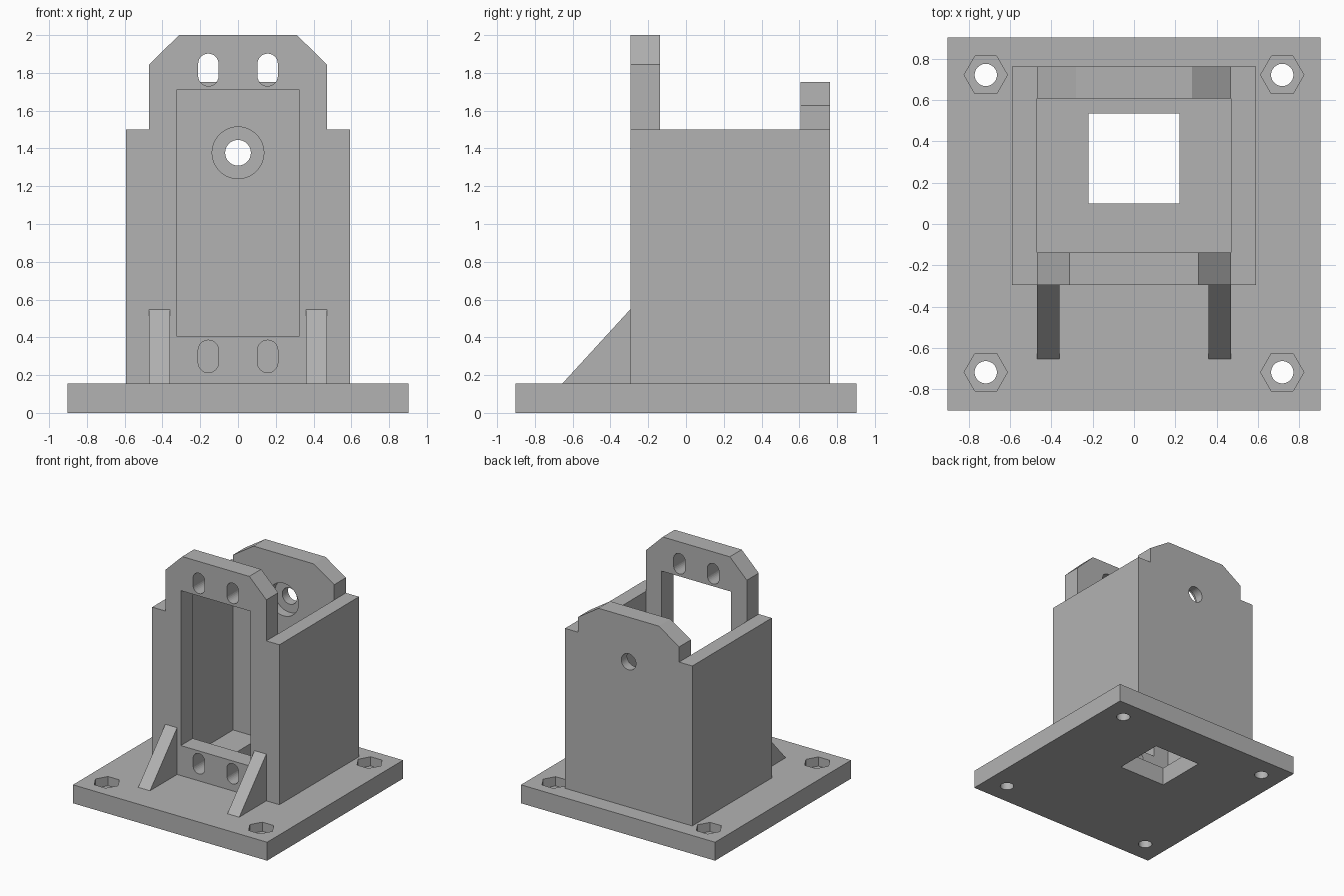
import bpy, bmesh, math
from mathutils import Vector

cube = bpy.data.objects.get("Cube")
if cube:
    bpy.data.objects.remove(cube, do_unlink=True)

grey = bpy.data.materials.new("plain grey")
grey.use_nodes = True
colour = (0.45, 0.45, 0.45, 1)
grey.diffuse_color = colour
grey.node_tree.nodes["Principled BSDF"].inputs["Base Color"].default_value = colour

# Maps a 2D profile plus depth to 3D for each extrusion axis
PLACE = {
    "x": lambda a, b, d: (d, a, b),
    "y": lambda a, b, d: (a, d, b),
    "z": lambda a, b, d: (a, b, d),
}


def prism(name, profile, axis, start, end):
    """Extrude a closed profile along an axis."""
    bm = bmesh.new()
    face = bm.faces.new([bm.verts.new(PLACE[axis](a, b, start)) for a, b in profile])
    moved = bmesh.ops.extrude_face_region(bm, geom=[face])["geom"]
    verts = [v for v in moved if isinstance(v, bmesh.types.BMVert)]
    bmesh.ops.translate(bm, verts=verts, vec=Vector(PLACE[axis](0, 0, end - start)))
    bmesh.ops.recalc_face_normals(bm, faces=bm.faces)
    mesh = bpy.data.meshes.new(name)
    bm.to_mesh(mesh)
    bm.free()
    mesh.materials.append(grey)
    obj = bpy.data.objects.new(name, mesh)
    bpy.context.collection.objects.link(obj)
    return obj


def rect(x0, x1, y0, y1):
    return [(x0, y0), (x1, y0), (x1, y1), (x0, y1)]


def ring(cx, cy, radius, sides=40):
    turn = 2 * math.pi / sides
    return [(cx + radius * math.cos(i * turn), cy + radius * math.sin(i * turn))
            for i in range(sides)]


def slot(cx, low, high, radius, steps=14):
    points = []
    for base, cy in ((0, high - radius), (math.pi, low + radius)):
        for i in range(steps + 1):
            t = base + math.pi * i / steps
            points.append((cx + radius * math.cos(t), cy + radius * math.sin(t)))
    return points


def boolean(target, tool, operation="DIFFERENCE"):
    mod = target.modifiers.new(tool.name, "BOOLEAN")
    mod.operation, mod.solver, mod.object = operation, "EXACT", tool
    tool.hide_render = True
    tool.hide_set(True)


def end_plate(name, shoulder, chamfer_z, top, chamfer_x, y0, y1):
    """Wall with a raised, chamfered tab."""
    half = [(WALL, BASE_TOP), (WALL, shoulder), (TAB, shoulder),
            (TAB, chamfer_z), (chamfer_x, top)]
    profile = half + [(-x, z) for x, z in reversed(half)]
    return prism(name, profile, "y", y0, y1)


BASE_TOP, BASE, WALL, TAB = 0.155, 0.903, 0.592, 0.47
FRONT, FRONT_IN, BACK_IN, BACK = -0.295, -0.137, 0.607, 0.762
SHOULDER = 1.5

# Base plate with floor opening
base = prism("base_plate", rect(-BASE, BASE, -BASE, BASE), "z", 0, BASE_TOP)
boolean(base, prism("floor_opening_cutter", rect(-0.22, 0.22, 0.1, 0.535), "z", -0.1, 0.3))

# Corner bolt holes with hexagonal nut pockets
for x in (-0.718, 0.718):
    for y in (-0.718, 0.722):
        boolean(base, prism("bolt_hole_cutter", ring(x, y, 0.054), "z", -0.1, 0.3))
        boolean(base, prism("nut_pocket_cutter", ring(x, y, 0.105, 6), "z", 0.078, 0.3))

# Front plate with window and mounting slots
front = end_plate("front_plate", SHOULDER, 1.845, 2.0, 0.312, FRONT, FRONT_IN)
boolean(front, prism("window_cutter", rect(-0.325, 0.325, 0.407, 1.71), "y", -0.5, 0.1))
for x in (-0.157, 0.157):
    for low, high in ((0.213, 0.385), (1.73, 1.902)):
        boolean(front, prism("slot_cutter", slot(x, low, high, 0.054), "y", -0.5, 0.1))

# Back plate with a hole counterbored from inside
back = end_plate("back_plate", SHOULDER, 1.628, 1.752, 0.28, BACK_IN, BACK)
boolean(back, prism("shaft_hole_cutter", ring(0, 1.377, 0.068), "y", 0.4, 0.9))
boolean(back, prism("counterbore_cutter", ring(0, 1.377, 0.137), "y", 0.4, 0.685))

# Side walls and front gussets
for side, s in (("left", 1), ("right", -1)):
    prism(side + "_wall", rect(FRONT_IN, BACK_IN, BASE_TOP, SHOULDER), "x", s * TAB, s * WALL)
    prism(side + "_gusset", [(FRONT, BASE_TOP), (-0.655, BASE_TOP), (FRONT, 0.548)],
          "x", s * 0.36, s * TAB)

# Smooth the bores while keeping hard edges
for obj in (base, front, back):
    bpy.ops.object.select_all(action="DESELECT")
    obj.select_set(True)
    bpy.context.view_layer.objects.active = obj
    bpy.ops.object.shade_smooth_by_angle(angle=math.radians(25))
